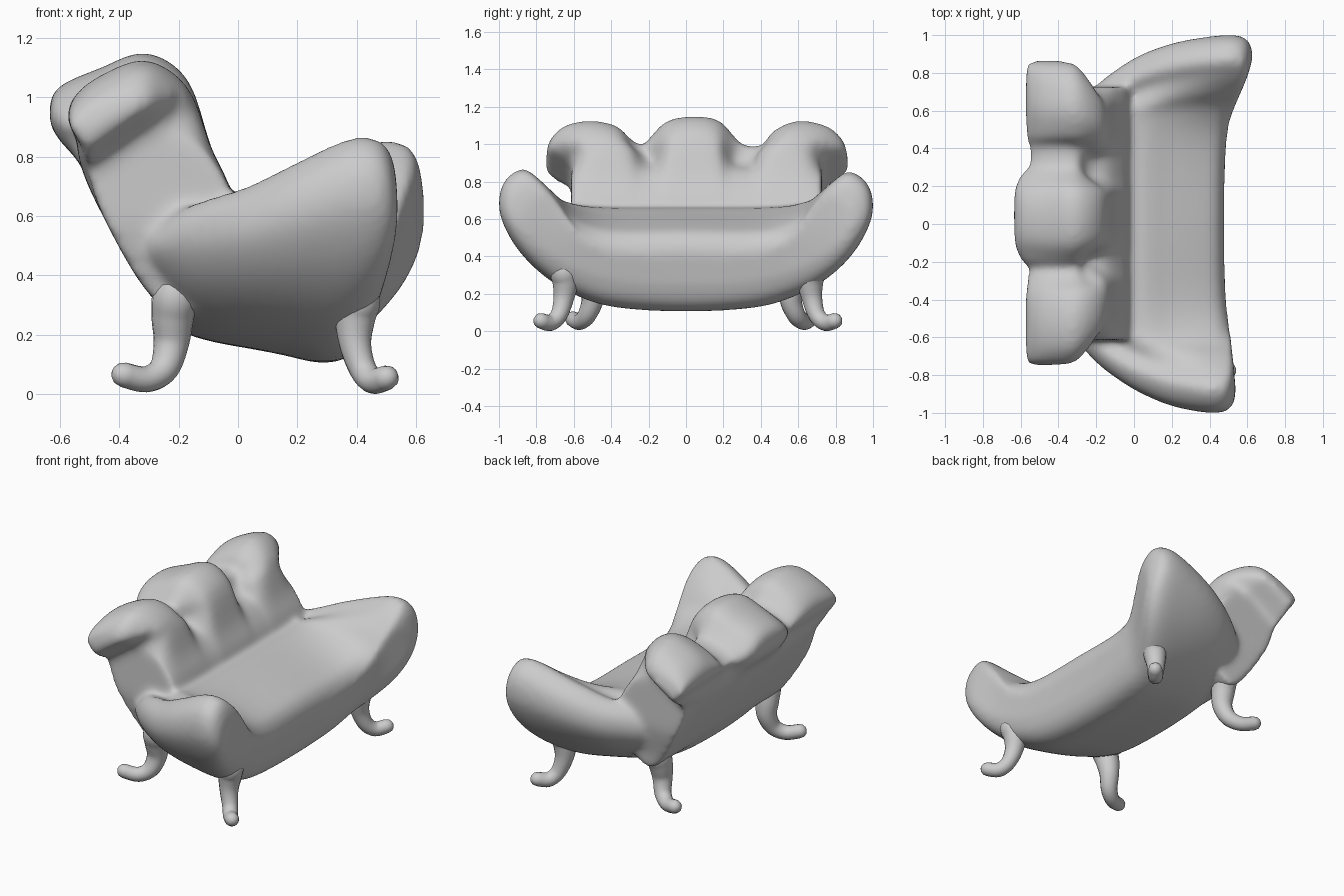
import bpy, bmesh
from mathutils import Vector

if "Cube" in bpy.data.objects:
    bpy.data.objects.remove(bpy.data.objects["Cube"])


def spline(pts, n, closed=False):
    """Catmull-Rom resampling of tuples of any length."""
    out, m = [], len(pts)
    get = (lambda i: pts[i % m]) if closed else (lambda i: pts[max(0, min(m - 1, i))])
    for i in range(m if closed else m - 1):
        for k in range(n):
            t = k / n
            out.append(tuple(0.5 * (2 * b + (c - a) * t + (2 * a - 5 * b + 4 * c - d) * t * t
                                    + (3 * b - a - 3 * c + d) * t ** 3)
                             for a, b, c, d in zip(get(i - 1), get(i), get(i + 1), get(i + 2))))
    if not closed:
        out.append(tuple(pts[-1]))
    return out


def step(v, a, b):
    t = max(0.0, min(1.0, (v - a) / (b - a)))
    return t * t * (3 - 2 * t)


def loft(name, rings):
    """Skin closed rings of equal length and cap both ends with a strip of quads."""
    bm = bmesh.new()
    vs = [[bm.verts.new(p) for p in r] for r in rings]
    for a, b in zip(vs, vs[1:]):
        for i in range(len(a)):
            j = (i + 1) % len(a)
            bm.faces.new((a[i], a[j], b[j], b[i]))
    n = len(rings[0])
    h = n // 2
    for r in (vs[0], vs[-1]):
        for i in range(-(h // 2), h // 2):
            ids = dict.fromkeys(k % n for k in (i, i + 1, h - i - 1, h - i))
            bm.faces.new([r[k] for k in ids])
    bmesh.ops.recalc_face_normals(bm, faces=bm.faces)
    for f in bm.faces:
        f.smooth = True
    me = bpy.data.meshes.new(name)
    bm.to_mesh(me)
    bm.free()
    ob = bpy.data.objects.new(name, me)
    bpy.context.collection.objects.link(ob)
    return ob


# Seat with rising arms: crescent sections along x
# x, half width, arm top, seat height, underside
stations = [(-0.35, 0.52, 0.52, 0.48, 0.42), (-0.30, 0.62, 0.55, 0.50, 0.34),
            (-0.20, 0.73, 0.62, 0.56, 0.22), (-0.10, 0.81, 0.66, 0.62, 0.18),
            (0.03, 0.89, 0.70, 0.66, 0.155), (0.20, 0.96, 0.78, 0.62, 0.13),
            (0.38, 0.995, 0.86, 0.57, 0.105), (0.48, 0.99, 0.86, 0.53, 0.12),
            (0.53, 0.95, 0.81, 0.47, 0.17), (0.55, 0.88, 0.73, 0.41, 0.25)]


def seat_ring(x, hw, zt, zs, zb):
    h, d = zt - zb, zt - zs
    half = [(0.38, zb + .03 * h), (0.6, zb + .12 * h), (0.78, zb + .27 * h),
            (0.92, zb + .47 * h), (1.0, zb + .7 * h), (0.98, zb + .9 * h),
            (0.88, zt), (0.79, zb + .93 * h), (0.7, zs + .55 * d),
            (0.6, zs + .2 * d), (0.4, zs)]
    outline = [(0, zb)] + half + [(0, zs)] + [(-y, z) for y, z in half[::-1]]
    ring = []
    for y, z in spline([(y * hw, z) for y, z in outline], 4, True):
        front = step(x, 0.0, 0.5)
        far = step(y, 0.5, 0.9)
        dx = 0.09 * far - 0.05 * (1 - y * y) - 0.07 * step(-z, -0.6, -0.08)
        ring.append((x + front * dx, y, z - 0.015 * far * front))
    return ring


seat = loft("upholstered_seat_and_back", [seat_ring(*s) for s in spline(stations, 5)])

# Scalloped back: leaning rolled profile along y
# y, top height, rearmost x
scallops = [(-0.75, 0.95, -0.55), (-0.725, 1.03, -0.57), (-0.65, 1.10, -0.575),
            (-0.52, 1.125, -0.575), (-0.38, 1.10, -0.575), (-0.29, 1.02, -0.565),
            (-0.23, 0.995, -0.565), (-0.19, 1.04, -0.60), (-0.10, 1.125, -0.63),
            (0.05, 1.15, -0.635), (0.18, 1.125, -0.63), (0.26, 1.04, -0.60),
            (0.31, 0.995, -0.56), (0.41, 0.995, -0.56), (0.47, 1.07, -0.57),
            (0.60, 1.125, -0.575), (0.75, 1.10, -0.575), (0.835, 1.03, -0.57), (0.865, 0.95, -0.55)]


def back_ring(y, zt, xb, k=1.0):
    v = step(1.13 - zt, 0, 0.14)
    end = step(abs(y - 0.06), 0.6, 0.78)
    prof = [(-0.04, 0.42), (-0.02, 0.66), (-0.09 - .03 * v, 0.83),
            (-0.17 - .07 * v, zt - .09), (-0.31, zt), (-0.46, zt - .05 + .02 * v),
            (xb + .025, zt - .12 + .05 * v), (xb, 0.93 - .03 * v),
            (xb + .03 + .02 * end, 0.86 - .03 * end),
            (-0.53 + .02 * end, 0.77), (-0.455, 0.6), (-0.31, 0.35), (-0.18, 0.27)]
    ring = []
    for x, z in spline(prof, 4, True):
        x, z = -0.34 + (x + 0.34) * k, 0.70 + (z - 0.70) * k
        # the outer ends flare outward only around the rolled top
        lip = 0.80 + 0.7 * (x + 0.51)
        f = 0.83 + 0.17 * min(step(z, lip - 0.07, lip + 0.05), step(-x, 0.05, 0.36))
        f -= 0.06 * step(-z, -0.6, -0.3)
        ring.append((x, 0.05 + (y - 0.05) * f, z))
    return ring


fills = (0.08, 0.2, 0.32, 0.44, 0.56, 0.68, 0.8, 0.9)
rings = [back_ring(*scallops[0], k) for k in fills]
rings += [back_ring(*s) for s in spline(scallops, 4)]
rings += [back_ring(*scallops[-1], k) for k in fills[::-1]]
back = loft("back", rings)

# Fuse seat and back into one soft cushion surface
bpy.ops.object.select_all(action='DESELECT')
back.select_set(True)
seat.select_set(True)
bpy.context.view_layer.objects.active = seat
bpy.ops.object.join()
rm = seat.modifiers.new("fuse", 'REMESH')
rm.mode, rm.voxel_size, rm.use_smooth_shade = 'VOXEL', 0.016, True
sm = seat.modifiers.new("soften", 'SMOOTH')
sm.factor, sm.iterations = 0.5, 16


# Curved legs with turned-out feet: x, y, z, radius
def leg(name, path, side, shift):
    pts = spline(path, 5)
    P = [Vector((x, side * y + shift, z)) for x, y, z, r in pts]
    foot = P[-1] - P[0]
    n = Vector((-foot.y, foot.x, 0)).normalized()
    rings = []
    circle = spline([(1, 0), (.707, .707), (0, 1), (-.707, .707),
                     (-1, 0), (-.707, -.707), (0, -1), (.707, -.707)], 2, True)
    for i, p in enumerate(P):
        t = (P[min(i + 1, len(P) - 1)] - P[max(i - 1, 0)]).normalized()
        b = t.cross(n).normalized()
        m = b.cross(t)
        rings.append([p + pts[i][3] * (m * c + b * s) for c, s in circle])
    # rounded toe
    for out, k in ((0.022, 0.85), (0.036, 0.5), (0.041, 0.15)):
        rings.append([P[-1] + t * out + pts[-1][3] * k * (m * c + b * s) for c, s in circle])
    loft(name, rings)


front_path = [(0.42, 0.66, 0.40, 0.03), (0.41, 0.665, 0.33, 0.072), (0.395, 0.655, 0.26, 0.07),
              (0.395, 0.665, 0.17, 0.055), (0.42, 0.69, 0.085, 0.046),
              (0.455, 0.735, 0.045, 0.044), (0.50, 0.785, 0.055, 0.042)]
rear_path = [(-0.19, 0.56, 0.43, 0.03), (-0.21, 0.56, 0.34, 0.075), (-0.22, 0.54, 0.26, 0.072),
             (-0.225, 0.53, 0.17, 0.06), (-0.25, 0.56, 0.085, 0.05),
             (-0.31, 0.60, 0.05, 0.044), (-0.385, 0.635, 0.065, 0.042)]
for side, tag in ((-1, "right"), (1, "left")):
    leg("front_leg_" + tag, front_path, side, 0.01)
    leg("rear_leg_" + tag, rear_path, side, 0.03)
